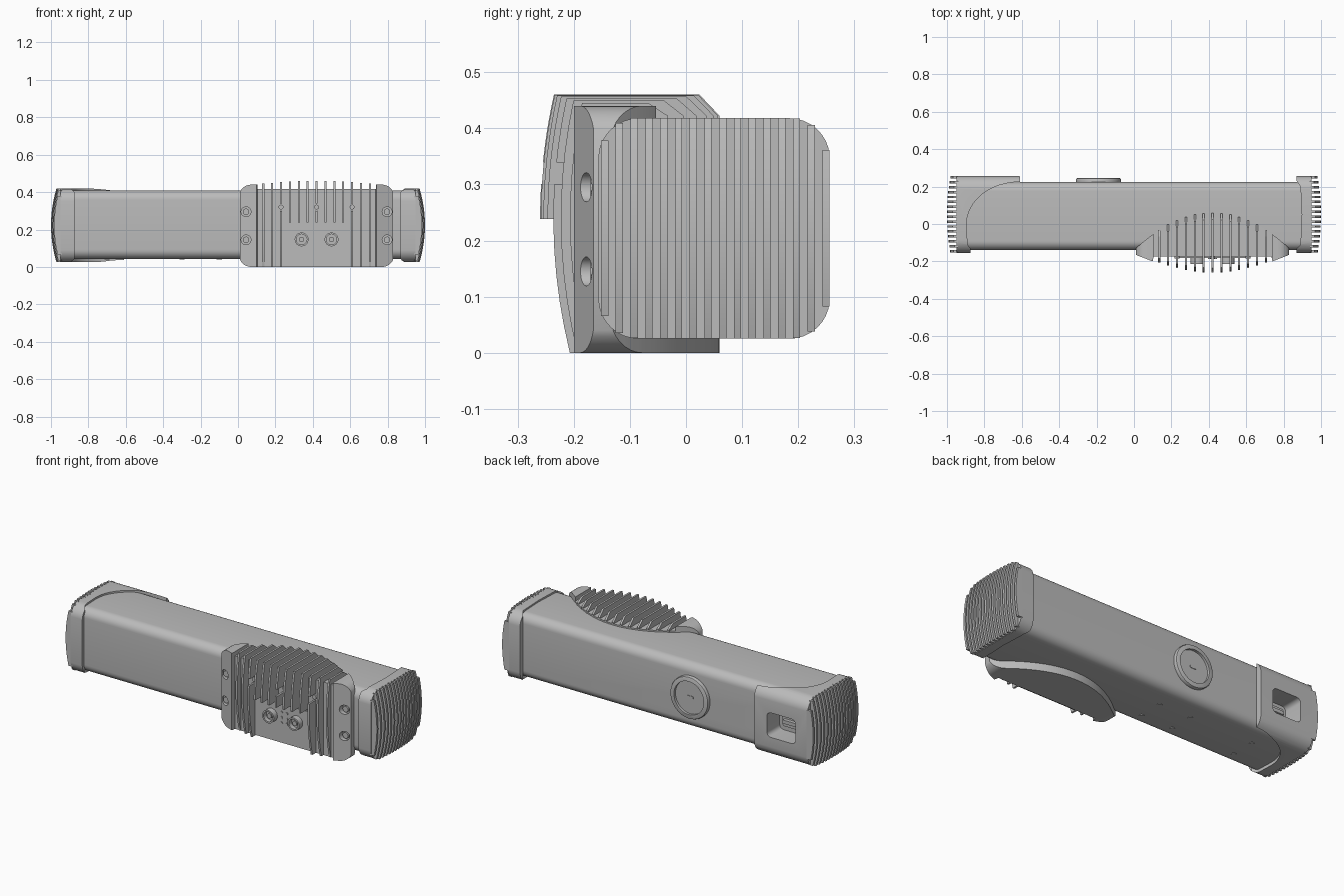
import bpy, bmesh, math
from mathutils import Vector

if "Cube" in bpy.data.objects:
    bpy.data.objects.remove(bpy.data.objects["Cube"], do_unlink=True)

grey = bpy.data.materials.new("satin grey")
grey.use_nodes = True
grey.diffuse_color = (0.5, 0.5, 0.5, 1)
grey.node_tree.nodes["Principled BSDF"].inputs["Base Color"].default_value = (0.5, 0.5, 0.5, 1)

AXES = {"x": lambda u, v, w: (w, u, v),
        "y": lambda u, v, w: (u, w, v),
        "z": lambda u, v, w: (u, v, w)}


def add_prism(bm, pts, axis, a, b):
    place = AXES[axis]
    low = [bm.verts.new(place(u, v, a)) for u, v in pts]
    high = [bm.verts.new(place(u, v, b)) for u, v in pts]
    faces = [bm.faces.new(low), bm.faces.new(high)]
    for i in range(len(pts)):
        j = (i + 1) % len(pts)
        faces.append(bm.faces.new((low[i], low[j], high[j], high[i])))
    bmesh.ops.recalc_face_normals(bm, faces=faces)


def finish(name, bm):
    mesh = bpy.data.meshes.new(name)
    bm.to_mesh(mesh)
    bm.free()
    mesh.materials.append(grey)
    obj = bpy.data.objects.new(name, mesh)
    bpy.context.collection.objects.link(obj)
    return obj


def prisms(name, items):
    bm = bmesh.new()
    for item in items:
        add_prism(bm, *item)
    return finish(name, bm)


def prism(name, *item):
    return prisms(name, [item])


def carve(obj, cutter, operation="DIFFERENCE"):
    mod = obj.modifiers.new("carve", "BOOLEAN")
    mod.operation, mod.object, mod.solver = operation, cutter, "EXACT"
    bpy.context.view_layer.update()
    dg = bpy.context.evaluated_depsgraph_get()
    mesh = bpy.data.meshes.new_from_object(obj.evaluated_get(dg))
    obj.modifiers.clear()
    obj.data = mesh
    bpy.data.objects.remove(cutter, do_unlink=True)


def rounded(u0, u1, v0, v1, r, n=8):
    pts = []
    for k, (cu, cv) in enumerate([(u1 - r, v1 - r), (u0 + r, v1 - r), (u0 + r, v0 + r), (u1 - r, v0 + r)]):
        for i in range(n + 1):
            t = math.pi / 2 * (k + i / n)
            pts.append((cu + r * math.cos(t), cv + r * math.sin(t)))
    return pts


def circle(u, v, r, n=28):
    return [(u + r * math.cos(2 * math.pi * i / n), v + r * math.sin(2 * math.pi * i / n)) for i in range(n)]


def box(u0, u1, v0, v1):
    return [(u0, v0), (u1, v0), (u1, v1), (u0, v1)]


MID_Z = 0.222
RECESS = rounded(-0.87, -0.69, 0.145, 0.285, 0.025, 5)

# Main tube
body = prism("main_housing", rounded(-0.14, 0.225, 0.042, 0.408, 0.05), "x", -0.92, 0.92)
carve(body, prism("cutter", RECESS, "y", 0.14, 0.4))

# End caps, trimmed to a curved inner edge
CAP_R = 0.065
section = []
for y, z in rounded(-0.15, 0.25, 0.025, 0.418, CAP_R):
    bulge = 0.01 * (1 - ((z - MID_Z) / 0.2) ** 2)
    section.append((y + (bulge if y > 0.05 else -bulge), z))

right_cap = prism("end_cap", section, "x", 0.85, 0.948)
carve(right_cap, prism("cutter", [(0.87, -0.3), (0.87, -0.13), (0.89, -0.11), (0.897, 0.05), (0.89, 0.2),
                                  (0.87, 0.23), (0.87, 0.3), (1.1, 0.3), (1.1, -0.3)], "z", -1, 1), "INTERSECT")
port_cap = prism("port_cap", section, "x", -0.948, -0.55)
sweep = [(-0.895 + 0.285 * (1 - math.cos(t)), 0.225 * math.sin(t))
         for t in [math.pi / 2 * i / 12 for i in range(13)]]
carve(port_cap, prism("cutter", [(-1.1, -0.3), (-0.875, -0.3), (-0.875, -0.13), (-0.89, -0.11)] + sweep
                      + [(-0.61, 0.25), (-0.62, 0.3), (-1.1, 0.3)], "z", -1, 1), "INTERSECT")
carve(port_cap, prism("cutter", RECESS, "y", 0.14, 0.4))

# Port socket inside the recess
prisms("port_socket", [(rounded(-0.835, -0.725, 0.18, 0.25, 0.012, 4), "y", 0.13, 0.165),
                       (box(-0.82, -0.74, 0.205, 0.225), "y", 0.13, 0.185)])

# Domed ribs on both ends
for side, name in ((1, "end_ribs"), (-1, "port_end_ribs")):
    items = []
    for k in range(16):
        y = -0.145 + 0.0263 * k
        edge = max(0, -0.15 + CAP_R - y, y - 0.25 + CAP_R)
        half = 0.1965 - CAP_R + math.sqrt(max(0, CAP_R ** 2 - min(edge, CAP_R) ** 2))
        pts = [(side * 0.94, MID_Z + half), (side * 0.94, MID_Z - half)]
        for i in range(13):
            d = -half + 2 * half * i / 12
            tip = 1 - 0.03 * (d / 0.2) ** 2 - 0.018 * ((y - 0.05) / 0.2) ** 2
            pts.append((side * tip, MID_Z + d))
        items.append((pts, "y", y - 0.0065, y + 0.0065))
    prisms(name, items)

# Rear round cover: raised ring, recessed disc, small slot
ring = prism("rear_ring", circle(-0.19, 0.225, 0.12, 48), "y", 0.21, 0.246)
bevel = ring.modifiers.new("soft edge", "BEVEL")
bevel.width, bevel.segments = 0.008, 2
carve(ring, prism("cutter", circle(-0.19, 0.225, 0.094, 48), "y", 0.232, 0.3))
prism("rear_slot", rounded(-0.21, -0.17, 0.217, 0.233, 0.007, 3), "y", 0.225, 0.235)

# Cooling unit base: lens plan with raised end flanges
CX = 0.42


def back_y(x):
    return 0.06 - 0.19 * ((x - CX) / 0.41) ** 2


lens = [(0.01 + 0.82 * i / 28, back_y(0.01 + 0.82 * i / 28)) for i in range(29)]
lens += [(0.83, -0.165), (0.74, -0.2), (0.735, -0.175), (0.105, -0.175), (0.1, -0.2), (0.01, -0.165)]
base = prism("cooler_base", lens, "z", 0, 0.44)
carve(base, prism("cutter", rounded(0.005, 0.835, 0, 0.44, 0.065), "y", -1, 1), "INTERSECT")
carve(base, prism("cutter", box(0.103, 0.737, 0.416, 0.6), "y", -1, 1))
screws = [(x, z) for x in (0.043, 0.797) for z in (0.145, 0.295)]
carve(base, prisms("cutter", [(circle(x, z, 0.026), "y", -0.4, -0.155) for x, z in screws]))
prisms("flange_screws", [(circle(x, z, 0.017, 20), "y", -0.17, -0.15) for x, z in screws])

# Cooling fins, the middle ones stopping above the connector panel
items = []
for k in range(-6, 7):
    x = CX + 0.0475 * k
    s2 = ((x - CX) / 0.41) ** 2
    top, back = 0.46 - 0.03 * s2, back_y(x)
    foot = 0.238 if abs(k) < 4 else 0.0
    pts = [(back, 0.4), (back, 0.422), (back - 0.036, top)]
    for i in range(11):
        z = top + (foot - top) * i / 10
        pts.append((-0.26 + 0.11 * s2 + 0.027 * ((z - 0.24) / 0.23) ** 2, z))
    pts += [(-0.15, foot), (-0.15, 0.4)]
    items.append((pts, "x", x - 0.0055, x + 0.0055))
fins = prism("fins_start", *items[0])
fins.name = "cooling_fins"
bm = bmesh.new()
for item in items:
    add_prism(bm, *item)
bm.to_mesh(fins.data)
bm.free()
posts = [(CX + dx, 0.32) for dx in (-0.19, 0, 0.19)]
carve(fins, prisms("cutter", [(circle(x, z, 0.02), "y", -0.4, -0.16) for x, z in posts]))
prisms("panel_screws", [(circle(x, z, 0.013, 20), "y", -0.185, -0.16) for x, z in posts])

# Connector panel, sockets and indicator dots
prism("connector_panel", box(0.235, 0.605, 0.004, 0.225), "y", -0.183, -0.16)
sockets = prisms("sockets", [(circle(x, 0.147, 0.037), "y", -0.215, -0.17) for x in (0.34, 0.5)])
carve(sockets, prisms("cutter", [(circle(x, 0.147, 0.028), "y", -0.3, -0.19) for x in (0.34, 0.5)]))
prisms("socket_cores", [(circle(x, 0.147, 0.014, 16), "y", -0.205, -0.18) for x in (0.34, 0.5)])
prisms("indicator_dots", [(circle(x, z, 0.008, 12), "y", -0.187, -0.18)
                          for x in (0.403, 0.437) for z in (0.117, 0.147, 0.177)])

# Underside screws
prisms("underside_screws", [(circle(x, y, 0.014, 16), "z", 0.039, 0.05)
                            for x in (-0.7, -0.3, -0.1) for y in (-0.06, 0.08)])
prisms("cooler_underside_screws", [(circle(x, y, 0.014, 16), "z", -0.0, 0.01)
                                   for x, y in ((0.2, -0.06), (0.42, -0.02), (0.64, -0.06))])

# Crisp edges, smooth curves
bpy.ops.object.select_all(action="DESELECT")
for obj in bpy.context.scene.objects:
    if obj.type == "MESH" and grey.name in obj.data.materials:
        obj.select_set(True)
        bpy.context.view_layer.objects.active = obj
bpy.ops.object.shade_smooth_by_angle(angle=math.radians(30))
